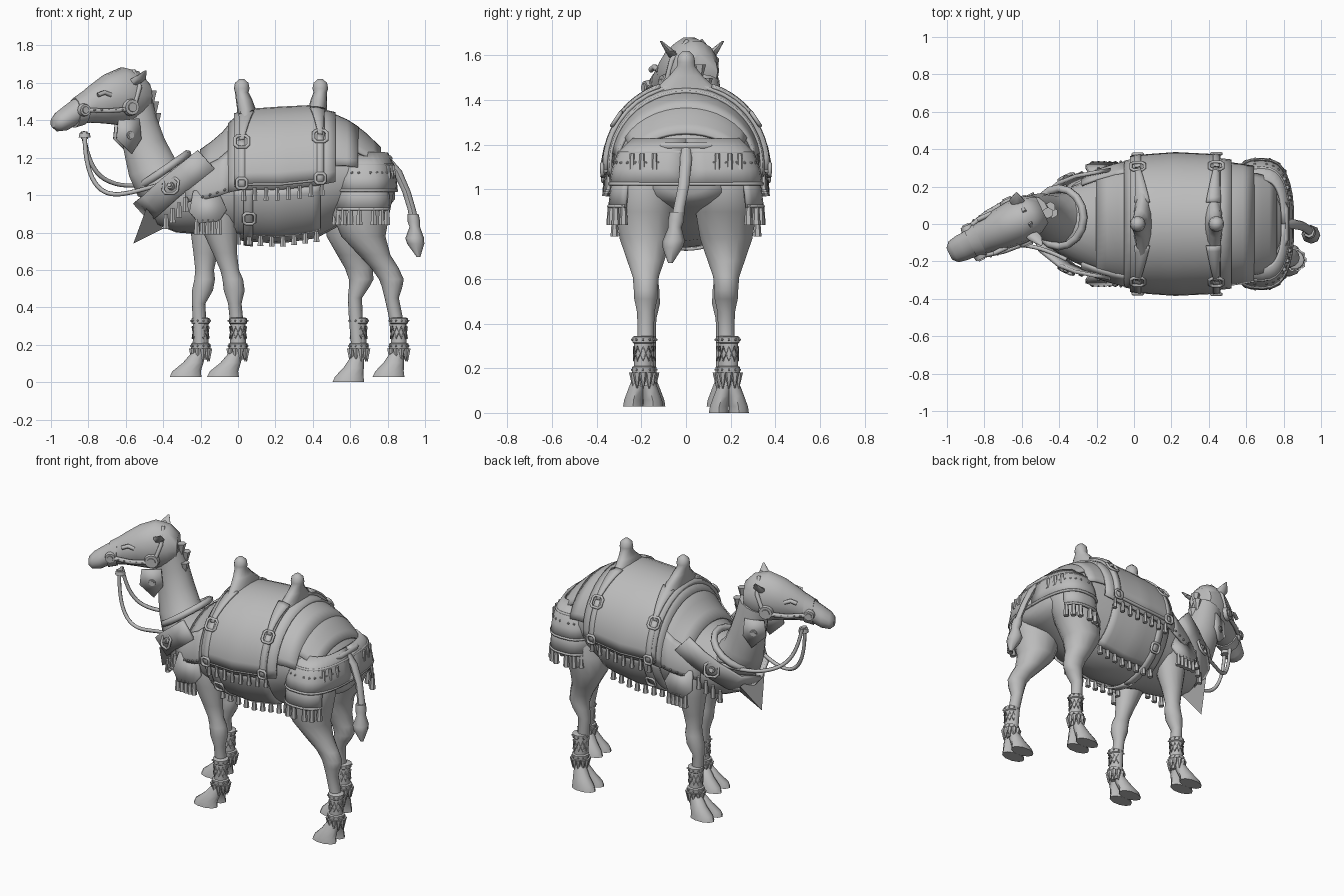
import bpy, bmesh
from math import sin, cos, pi, radians, copysign
from mathutils import Vector, Matrix

cube = bpy.data.objects.get("Cube")
if cube:
    bpy.data.objects.remove(cube)

grey = bpy.data.materials.new("stone grey")
grey.use_nodes = True
tone = (.5, .5, .5, 1)
grey.diffuse_color = tone
grey.node_tree.nodes["Principled BSDF"].inputs["Base Color"].default_value = tone
X, Y, Z = Vector((1, 0, 0)), Vector((0, 1, 0)), Vector((0, 0, 1))


def finish(name, bm, solid=0, sharp=40):
    bmesh.ops.recalc_face_normals(bm, faces=bm.faces)
    me = bpy.data.meshes.new(name)
    bm.to_mesh(me)
    bm.free()
    me.materials.append(grey)
    me.shade_smooth()
    me.set_sharp_from_angle(angle=radians(sharp))
    ob = bpy.data.objects.new(name, me)
    bpy.context.collection.objects.link(ob)
    if solid:
        mod = ob.modifiers.new("thickness", "SOLIDIFY")
        mod.thickness, mod.offset = solid, 0


def loft(name, rings, U=X, V=Y, n=14, sharp=50):
    """Skin of rings (x, y, z, radius along U, radius along V)."""
    bm = bmesh.new()
    loops = []
    for x, y, z, a, b in rings:
        c = Vector((x, y, z))
        loops.append([bm.verts.new(c + U * a * cos(2 * pi * i / n) + V * b * sin(2 * pi * i / n))
                      for i in range(n)])
    for p, q in zip(loops, loops[1:]):
        for i in range(n):
            bm.faces.new((p[i - 1], p[i], q[i], q[i - 1]))
    bm.faces.new(loops[0])
    bm.faces.new(loops[-1])
    finish(name, bm, sharp=sharp)


def sheet(name, f, nu, nv, solid=.012):
    """Cloth or strap over a surface f(u, v)."""
    bm = bmesh.new()
    g = [[bm.verts.new(f(i / nu, j / nv)) for j in range(nv + 1)] for i in range(nu + 1)]
    for i in range(nu):
        for j in range(nv):
            bm.faces.new((g[i][j], g[i + 1][j], g[i + 1][j + 1], g[i][j + 1]))
    finish(name, bm, solid)


def plate(name, points, solid):
    bm = bmesh.new()
    bm.faces.new([bm.verts.new(p) for p in points])
    finish(name, bm, solid)


def tassels(name, points, length=.07, r=.012, tip=1.5):
    bm = bmesh.new()
    for p in points:
        m = Matrix.Translation(Vector(p) - Z * length / 2)
        bmesh.ops.create_cone(bm, cap_ends=True, segments=6, radius1=r * tip, radius2=r,
                              depth=length, matrix=m)
    finish(name, bm)


def studs(name, points, r=.008):
    bm = bmesh.new()
    for p in points:
        bmesh.ops.create_icosphere(bm, subdivisions=1, radius=r, matrix=Matrix.Translation(p))
    finish(name, bm)


def cord(name, pts, r, cyclic=False, smooth=False):
    cu = bpy.data.curves.new(name, "CURVE")
    cu.dimensions, cu.bevel_depth, cu.bevel_resolution, cu.use_fill_caps = "3D", r, 1, True
    cu.resolution_u = 5
    sp = cu.splines.new("NURBS" if smooth else "POLY")
    sp.points.add(len(pts) - 1)
    for q, p in zip(sp.points, pts):
        q.co = (*p, 1)
    sp.use_cyclic_u = cyclic
    sp.use_endpoint_u = smooth
    cu.materials.append(grey)
    bpy.context.collection.objects.link(bpy.data.objects.new(name, cu))


def buckle(name, p, normal, size=.034):
    """Square frame with cut corners facing along normal."""
    rot = Vector(normal).to_track_quat("Z", "Y")
    outline = [(-1, -.6), (-.6, -1), (.6, -1), (1, -.6), (1, .6), (.6, 1), (-.6, 1), (-1, .6)]
    cord(name, [Vector(p) + rot @ Vector((a * size, b * size, 0)) for a, b in outline], .009, True)


def disc(name, p, normal, r, depth=.025):
    bm = bmesh.new()
    m = Matrix.Translation(p) @ Vector(normal).to_track_quat("Z", "Y").to_matrix().to_4x4()
    for rad, d in ((r, depth), (r * .6, depth * 1.6)):
        bmesh.ops.create_cone(bm, cap_ends=True, segments=12, radius1=rad, radius2=rad * .85,
                              depth=d, matrix=m)
    finish(name, bm)


# Trunk: stations of x, top, bottom, half width
stations = [(-.48, 1.05, .9, .06), (-.43, 1.12, .84, .14), (-.33, 1.16, .8, .2), (-.2, 1.22, .79, .26),
            (-.1, 1.29, .78, .29), (-.02, 1.385, .76, .31), (.08, 1.41, .75, .32), (.22, 1.42, .74, .33),
            (.42, 1.43, .77, .32), (.55, 1.4, .84, .305), (.66, 1.33, .89, .285), (.76, 1.235, .92, .25),
            (.81, 1.17, .94, .2), (.84, 1.1, .98, .12)]


def trunk(x, deg, off=0.):
    """Point on the trunk; deg counts from the spine, positive toward +y."""
    k = max(i for i in range(len(stations) - 1) if i == 0 or stations[i][0] <= x)
    p, q = stations[k], stations[k + 1]
    t = (x - p[0]) / (q[0] - p[0])
    top, low, w = (p[i] + (q[i] - p[i]) * t for i in (1, 2, 3))
    s, c = sin(radians(deg)), cos(radians(deg))
    return Vector((x, (w + off) * s, (top + low) / 2 + ((top - low) / 2 + off) * c))


def drape(name, x0, x1, a0, a1, off, nu=10, nv=16, solid=.014):
    sheet(name, lambda u, v: trunk(x0 + (x1 - x0) * u, a0 + (a1 - a0) * v, off), nu, nv, solid)


loft("trunk", [(x, 0, (t + b) / 2, w, (t - b) / 2) for x, t, b, w in stations], Y, Z, 24)
loft("neck", [(-.27, 0, 1, .16, .15), (-.39, .02, 1.05, .15, .16), (-.46, .04, 1.15, .12, .135),
              (-.5, .06, 1.26, .105, .118), (-.53, .065, 1.37, .095, .108), (-.55, .06, 1.48, .09, .1)],
     Y, Vector((.93, 0, .36)))

# Head, turned toward -y
side = Vector((.43, -.9, 0))


def axis(x):
    return .07 + (x + .5) * .47


skull = [(-.49, 1.61, 1.45, .075), (-.54, 1.665, 1.4, .108), (-.62, 1.685, 1.37, .122), (-.71, 1.645, 1.38, .112),
         (-.79, 1.585, 1.385, .09), (-.86, 1.525, 1.38, .074), (-.92, 1.48, 1.345, .072),
         (-.965, 1.445, 1.34, .062), (-.988, 1.415, 1.36, .034)]
loft("head", [(x, axis(x), (t + b) / 2, w, (t - b) / 2) for x, t, b, w in skull], side, Z)


def beside(x, z, w):
    c = x - .042
    return Vector((c, axis(c), z)) + side * w


for s, label in ((1, "right"), (-1, "left")):
    # Ears, eyes and bridle
    ear = beside(-.55, 1.59, s * .08)
    tip = ear + side * s * .075 + Vector((.03, 0, .075))
    loft(label + "_ear", [(*ear, .025, .03), (*ear.lerp(tip, .4), .042, .022), (*tip, .005, .005)], n=8)
    lid = [beside(-.75 + .035 * i, 1.535 + (.014 if i == 1 else 0), s * .1) for i in range(3)]
    cord(label + "_eyelid", lid, .013)
    cord(label + "_cheek_strap", [beside(-.82, 1.455, s * .08), beside(-.7, 1.45, s * .112),
                                  beside(-.58, 1.46, s * .122)], .014)
    cord(label + "_crown_strap", [beside(-.57, 1.46, s * .122), beside(-.53, 1.58, s * .11),
                                  beside(-.53, 1.665, s * .03)], .013)
    disc(label + "_bit_disc", beside(-.815, 1.455, s * .086), side * s, .036)
    disc(label + "_ear_disc", beside(-.58, 1.47, s * .122), side * s, .048)
    studs(label + "_cheek_studs", [beside(-.77 + .035 * i, 1.455, s * (.107 + .005 * i)) for i in range(5)])
    flag = [(-.64, 1.4), (-.53, 1.41), (-.52, 1.3), (-.57, 1.22), (-.65, 1.3)]
    hang = .035 * (1 - s)
    plate(label + "_cheek_pendant", [beside(x + hang, z, s * .1) for x, z in flag], .014)
    disc(label + "_pendant_jewel", beside(-.58 + hang, 1.32, s * .106), side * s, .024, .012)
loft("noseband", [(x, axis(x), z, w, h) for x, z, w, h in ((-.825, 1.465, .09, .09), (-.875, 1.44, .08, .08))],
     side, Z)
tassels("mane_tufts", [(-.46 + .012 * i, .06 + .03 * (i % 2), 1.56 - .06 * i) for i in range(3)], .09, .03, .2)

# Reins
cord("right_rein", [(-.82, -.08, 1.34), (-.82, -.09, 1.18), (-.76, -.1, 1.0), (-.6, -.11, 1.0),
                    (-.48, -.13, 1.04), (-.36, -.19, 1.07)], .012, smooth=True)
cord("left_rein", [(-.83, -.04, 1.34), (-.8, -.02, 1.15), (-.7, .04, 1.05), (-.55, .14, 1.04),
                   (-.36, .2, 1.08)], .012, smooth=True)
disc("rein_knob", (-.82, -.07, 1.32), Z, .032)

# Legs as rings: x, z, radius in x, radius in y
front_leg = [(-.13, 1.08, .12, .07), (-.13, .95, .12, .1), (-.1, .82, .095, .088), (-.07, .69, .065, .06),
             (-.045, .6, .05, .046), (-.028, .55, .055, .052), (-.02, .49, .056, .055),
             (-.017, .42, .036, .038), (-.005, .3, .036, .036), (0, .12, .034, .036)]
hind_leg = [(.68, 1.16, .1, .09), (.68, 1.03, .155, .145), (.655, .9, .155, .14), (.67, .78, .118, .12),
            (.73, .68, .085, .085), (.785, .61, .074, .06), (.82, .55, .066, .055), (.824, .51, .055, .053),
            (.822, .45, .038, .04), (.845, .34, .037, .037), (.86, .12, .034, .036)]
for label, rings, y0, stride, reach in (("front", front_leg, .17, .2, .08), ("hind", hind_leg, .18, .215, .055)):
    for s, hand in ((-1, "right"), (1, "left")):
        name = f"{hand}_{label}"
        y, back = s * y0, stride if s > 0 else 0
        base = 0 if (label, s) == ("hind", 1) else .028
        loft(name + "_leg", [(x - back * min(1, max(0, (1 - z) / .6)), y, z, a, b) for x, z, a, b in rings])
        ax = rings[-1][0] - back
        y += s * .012
        for t in (-1, 1):
            loft(name + "_toe", [(ax - reach, y + t * .045, base, .085, .047),
                                 (ax - reach + .005, y + t * .043, base + .03, .076, .044),
                                 (ax - reach / 2, y + t * .03, base + .075, .055, .04),
                                 (ax - .005, y + t * .012, base + .14, .034, .032)], n=10)
        # Ankle wrap with rims, studs, crossed thongs and fringe
        loft(name + "_wrap", [(ax, y, z, r, r) for z, r in
                              ((.16, .046), (.18, .052), (.205, .052), (.21, .042), (.31, .041), (.315, .049),
                               (.34, .049), (.345, .038))], sharp=30)
        circle = [Vector((cos(i * pi / 5), sin(i * pi / 5), 0)) for i in range(10)]
        spot = Vector((ax, y, 0))
        studs(name + "_wrap_studs", [spot + c * .051 + Z * z for c in circle for z in (.193, .328)], .006)
        tassels(name + "_fringe", [spot + c * .046 + Z * .18 for c in circle], .07, .019, .15)
        for flip in (0, 1):
            cord(name + "_thong", [spot + c * .043 + Z * (.235 if i % 2 == flip else .295)
                                   for i, c in enumerate(circle)], .005, True)

# Saddle cloths
drape("long_blanket", -.2, .64, -82, 82, .018, 14, 20)
drape("under_blanket", -.05, .52, -98, 98, .03, 12, 20)
drape("saddle_panel", -.02, .46, -93, 93, .043, 12, 20, .02)
drape("rump_cloth", .6, .76, -62, 62, .016, 4, 14)
for x, label, lean in ((.02, "front", .025), (.44, "rear", -.015)):
    loft(label + "_saddle_post", [(x + lean, 0, 1.4, .048, .2), (x + lean, 0, 1.46, .05, .13),
                                  (x + lean / 2, 0, 1.51, .044, .075), (x, 0, 1.55, .036, .042),
                                  (x, 0, 1.57, .042, .042), (x, 0, 1.6, .036, .036), (x, 0, 1.62, .014, .014)])
    for s, hand in ((-1, "right"), (1, "left")):
        name = f"{hand}_{label}"
        sheet(name + "_saddle_strap", lambda u, v: trunk(x + lean * (1 - v) + (u - .5) * (.08 - .055 * v),
                                                         s * (18 + 36 * v), .058), 2, 8)
        drape(name + "_lower_strap", x - .018, x + .018, s * 54, s * 96, .051, 2, 8, .012)
        for deg, size in ((56, .036), (92, .026)):
            p = trunk(x, s * deg, .058)
            buckle(name + "_buckle", p, (0, s * sin(radians(deg)), cos(radians(deg))), size)

for s, hand in ((-1, "right"), (1, "left")):
    cord(hand + "_panel_edge", [trunk(-.02 + .04 * i, s * 93, .044) for i in range(13)], .011)
    tassels(hand + "_saddle_tassels", [trunk(.03 + .06 * i, s * 96, .033) for i in range(8)], .07, .01)
    # Belly girth and its fringe
    drape(hand + "_belly_cloth", -.02, .44, s * 98, s * 150, .008, 10, 8)
    tassels(hand + "_belly_tassels", [trunk(.06 * i, s * 150, .01) for i in range(8)], .055)
    drape(hand + "_girth_strap", .03, .08, s * 95, s * 180, .018, 2, 10)
    buckle(hand + "_girth_buckle", trunk(.06, s * 125, .03), (0, s, -.4), .03)
    # Shoulder cloth and hanging plate
    drape(hand + "_shoulder_cloth", -.28, -.04, s * 56, s * 98, .026, 4, 6)
    studs(hand + "_shoulder_studs", [trunk(-.27 + .04 * i, s * 94, .036) for i in range(6)])
    flap = [(-.24, 1.02), (-.11, 1.03), (-.06, .92), (-.1, .86), (-.21, .85), (-.26, .91)]
    plate(hand + "_shoulder_plate", [(x, s * (.58 - z * .3), z) for x, z in flap], .02)
    tassels(hand + "_shoulder_tassels", [(-.22 + .03 * i, s * .32, .87) for i in range(5)], .08)
    # Breast collar
    path = [(-.17, .275, 1.19), (-.27, .255, 1.11), (-.36, .22, 1.04), (-.46, .14, .95), (-.51, 0, .91)]

    def collar(u, v):
        x, y, z = path[round(u * 4)]
        return Vector((x + .09 * (v - .5), s * (y + .015 * v * (1 - u)), z - .1 * (v - .5)))

    sheet(hand + "_breast_collar", collar, 4, 2, .02)
    buckle(hand + "_collar_buckle", (-.36, s * .245, 1.05), (-.45, s, .3), .042)
    disc(hand + "_collar_stud", (-.36, s * .24, 1.05), (-.45, s, .3), .022)
    tassels(hand + "_collar_tassels", [(-.28 - .035 * i, s * (.265 - .025 * i), .99 - .03 * i)
                                       for i in range(4)], .08)

    # Hip cloth: upper tier runs to the tail, lower tier hangs on the outer haunch
    def hip(deg, z, k):
        c, d = cos(radians(deg)), sin(radians(deg))
        return Vector((.675 + .165 * k * copysign(abs(c) ** .7, c), s * .325 * k * abs(d) ** .8, z))

    tiers = (("upper", 0, [(1.225, .72), (1.16, .92), (1.09, 1.0), (1.02, 1.04)]),
             ("lower", 48, [(1.07, .97), (1.0, 1.02), (.92, 1.05)]))
    for tier, end, rows in tiers:
        sheet(f"{hand}_{tier}_hip_cloth",
              lambda u, v: hip(155 + (end - 155) * u, *rows[round(v * (len(rows) - 1))]),
              14, len(rows) - 1, .016)
    for z, k, end in ((1.165, .92, 0), (1.025, 1.05, 0), (.925, 1.06, 48)):
        cord(hand + "_hip_trim", [hip(155 + (end - 155) * i / 14, z, k) for i in range(15)], .009)
    studs(hand + "_hip_studs", [hip(150 - 11 * i, 1.12, .985) for i in range(13)])
    tassels(hand + "_hip_tassels", [hip(150 - 14 * i, .93, 1.04) for i in range(8)], .09, .013)
    tassels(hand + "_rear_tassels", [hip(45 - 12 * i, 1.16, .98) for i in range(3)], .07, .011)

# Neck ring, chest point and crupper
cord("neck_ring", [Vector((-.4, .035, 1.13)) + Y * .155 * cos(i * pi / 8)
                   + Vector((.13, 0, .09)) * sin(i * pi / 8) for i in range(16)], .022, True)
bm = bmesh.new()
corners = [bm.verts.new(p) for p in ((-.49, .13, .93), (-.49, -.13, .93), (-.4, 0, .82), (-.56, 0, .74))]
bmesh.ops.convex_hull(bm, input=corners)
finish("chest_point", bm)
cord("crupper", [(.77, -.16, 1.195), (.81, -.08, 1.195), (.81, .08, 1.195), (.77, .16, 1.195)], .018)

# Tail with tied tuft
loft("tail", [(.79, 0, 1.2, .025, .028), (.85, 0, 1.13, .026, .026), (.9, -.01, 1.02, .023, .025),
              (.93, -.03, .92, .022, .025), (.94, -.04, .86, .024, .028)], n=8)
loft("tail_tuft", [(.935, -.04, .9, .03, .033), (.94, -.045, .86, .034, .036), (.945, -.05, .83, .028, .03),
                   (.945, -.055, .77, .05, .05), (.95, -.06, .74, .046, .045), (.965, -.07, .67, .01, .01)], n=8)
